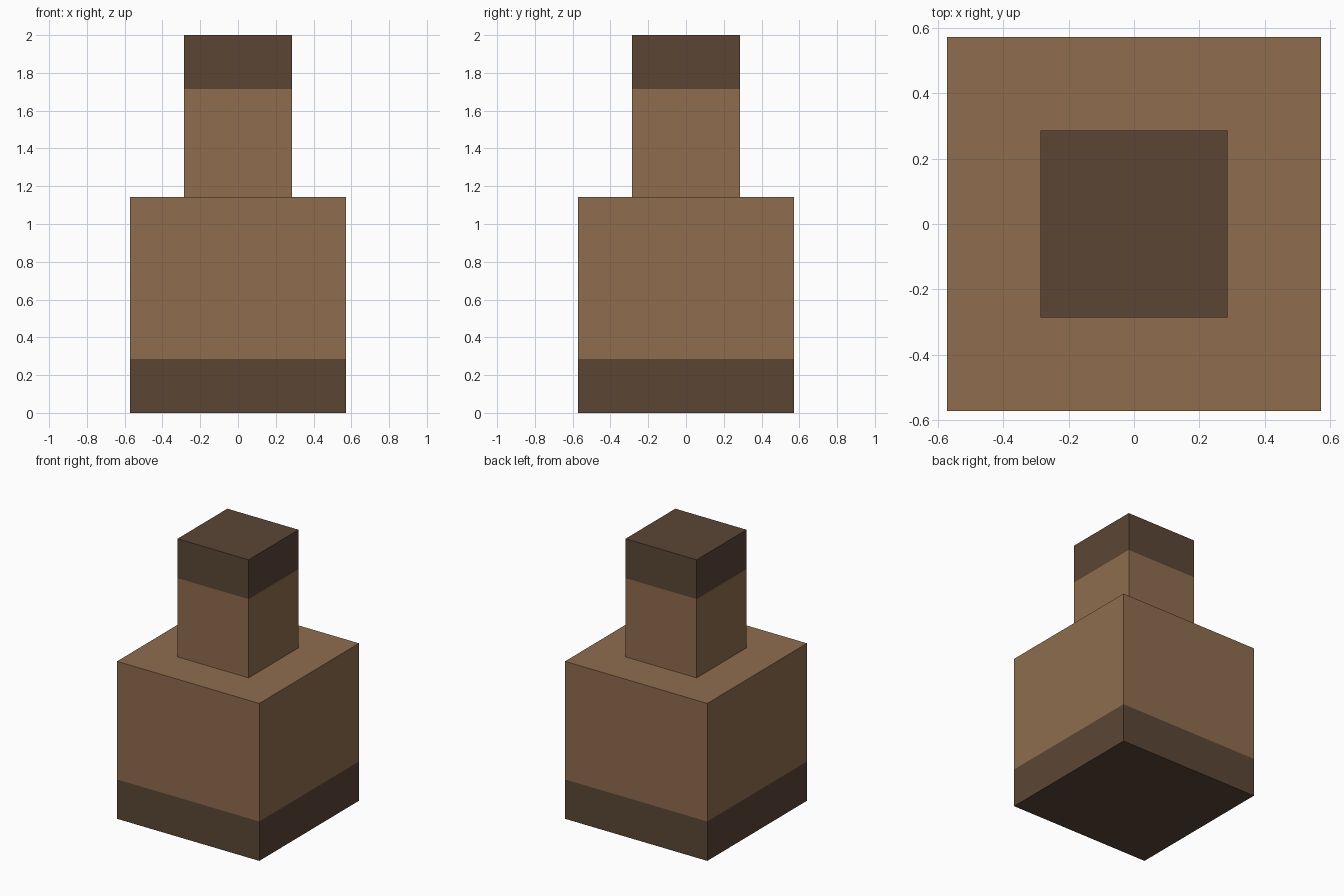
import bpy
import bmesh
from mathutils import Matrix

cube = bpy.data.objects.get("Cube")
if cube:
    bpy.data.objects.remove(cube, do_unlink=True)

UNIT = 2 / 7  # band height; every size is a multiple of it


def make_material(name, color):
    mat = bpy.data.materials.new(name)
    mat.use_nodes = True
    mat.diffuse_color = color
    bsdf = next(n for n in mat.node_tree.nodes if n.type == "BSDF_PRINCIPLED")
    bsdf.inputs["Base Color"].default_value = color
    return mat


tan = make_material("tan_brown", (0.275, 0.153, 0.078, 1))
dark = make_material("dark_brown", (0.105, 0.061, 0.036, 1))


def banded_box(name, width, bottom, top, cut, dark_above):
    """Box cut at one height, with the dark band above or below the cut."""
    bm = bmesh.new()
    bmesh.ops.create_cube(bm, size=1)
    bm.transform(Matrix.Translation((0, 0, (bottom + top) / 2))
                 @ Matrix.Diagonal((width, width, top - bottom, 1)))
    bmesh.ops.bisect_plane(bm, geom=bm.verts[:] + bm.edges[:] + bm.faces[:],
                           plane_co=(0, 0, cut), plane_no=(0, 0, 1))
    for face in bm.faces:
        above = face.calc_center_median().z > cut
        face.material_index = int(above == dark_above)
    mesh = bpy.data.meshes.new(name)
    bm.to_mesh(mesh)
    bm.free()
    mesh.materials.append(tan)
    mesh.materials.append(dark)
    obj = bpy.data.objects.new(name, mesh)
    bpy.context.collection.objects.link(obj)


# Wide body with a dark foot band, narrow neck with a dark cap band
banded_box("body", 4 * UNIT, 0, 4 * UNIT, UNIT, False)
banded_box("neck", 2 * UNIT, 4 * UNIT, 7 * UNIT, 6 * UNIT, True)
